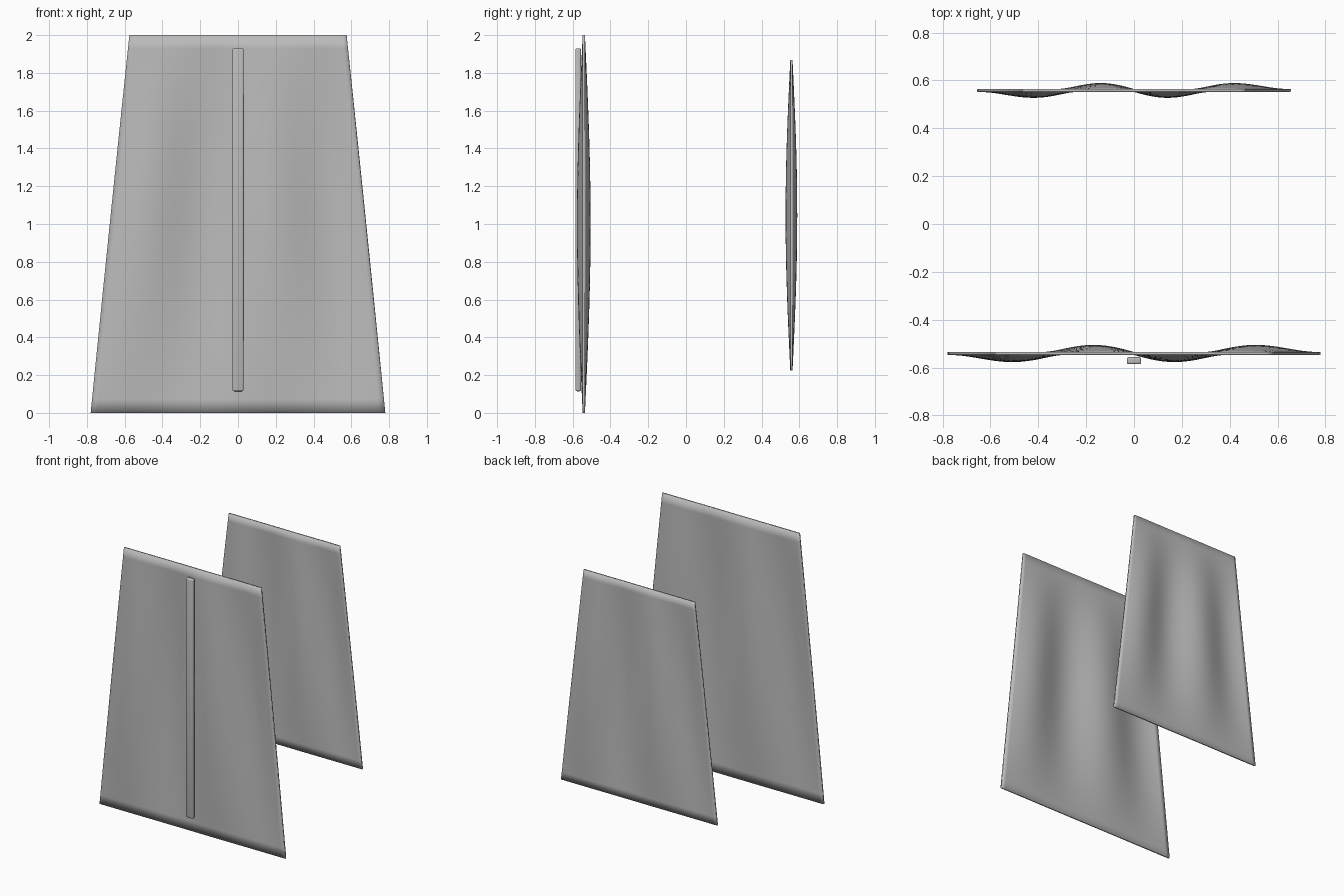
import bpy, bmesh, math

if "Cube" in bpy.data.objects:
    bpy.data.objects.remove(bpy.data.objects["Cube"])

grey = bpy.data.materials.new("plain_grey")
grey.diffuse_color = (0.5, 0.5, 0.5, 1)
grey.use_nodes = True
grey.node_tree.nodes["Principled BSDF"].inputs["Base Color"].default_value = grey.diffuse_color


def rippled_panel(name, y, z0, z1, half_bottom, half_top, ripple, thick=0.012):
    """Tapered sheet with two full waves across, fading to flat at its rim."""
    cols, rows = 48, 28
    bm = bmesh.new()
    grid = []
    for j in range(rows + 1):
        v = j / rows
        half = half_bottom + (half_top - half_bottom) * v
        row = []
        for i in range(cols + 1):
            u = i / cols
            wave = -ripple * math.sin(4 * math.pi * u) * math.sin(math.pi * v)
            row.append(bm.verts.new(((2 * u - 1) * half, y + wave, z0 + (z1 - z0) * v)))
        grid.append(row)
    for j in range(rows):
        for i in range(cols):
            bm.faces.new((grid[j][i], grid[j][i + 1], grid[j + 1][i + 1], grid[j + 1][i]))
    mesh = bpy.data.meshes.new(name)
    bm.to_mesh(mesh)
    bm.free()
    mesh.materials.append(grey)
    mesh.shade_smooth()
    obj = bpy.data.objects.new(name, mesh)
    bpy.context.collection.objects.link(obj)
    # Give the sheet its thickness, centred on the wave
    solid = obj.modifiers.new("thickness", 'SOLIDIFY')
    solid.thickness = thick
    solid.offset = 0


# Large front panel and smaller back panel
rippled_panel("front_panel", -0.541, 0.0, 2.0, 0.78, 0.575, 0.03)
rippled_panel("back_panel", 0.558, 0.225, 1.868, 0.655, 0.465, 0.025)

# Slim rounded batten down the middle of the front panel
bpy.ops.mesh.primitive_cube_add(size=1, location=(0, -0.571, 1.022))
batten = bpy.context.object
batten.name = "batten"
batten.scale = (0.06, 0.03, 1.815)
bpy.ops.object.transform_apply(location=False, rotation=False, scale=True)
batten.data.materials.append(grey)
bevel = batten.modifiers.new("rounded_edges", 'BEVEL')
bevel.width = 0.008
bevel.segments = 3
bpy.ops.object.shade_smooth()
